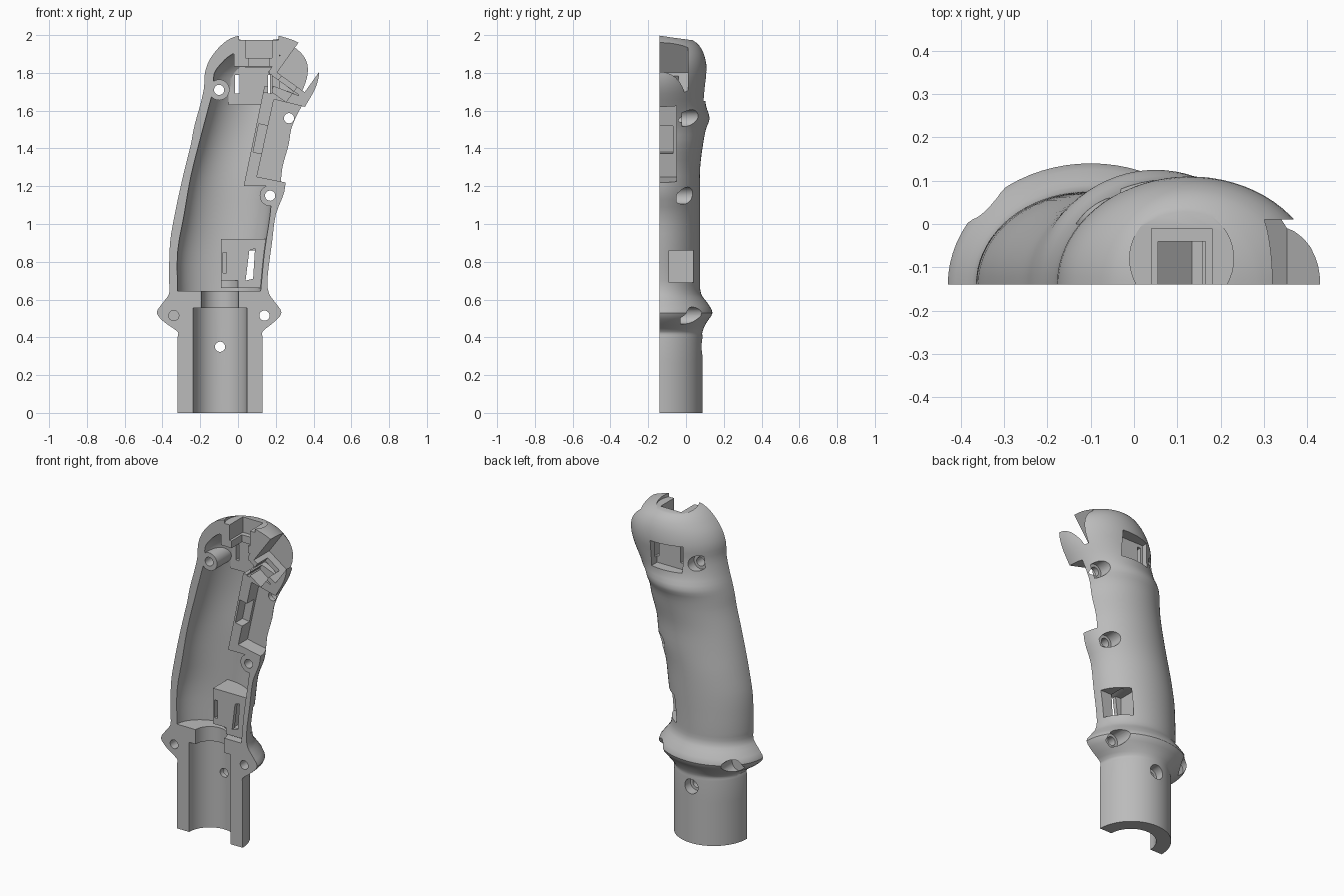
import bpy, bmesh, math
from mathutils import Vector, Matrix

if "Cube" in bpy.data.objects:
    bpy.data.objects.remove(bpy.data.objects["Cube"], do_unlink=True)

FRONT = -0.14      # flat parting plane of the half shell
OPEN = -0.25       # cutters reach in front of that plane

grey = bpy.data.materials.new("matte_grey")
grey.use_nodes = True
colour = (0.5, 0.5, 0.5, 1)
grey.diffuse_color = colour
grey.node_tree.nodes["Principled BSDF"].inputs["Base Color"].default_value = colour


def finish(bm, name):
    """Turn a bmesh into an object with outward normals."""
    bmesh.ops.recalc_face_normals(bm, faces=bm.faces)
    mesh = bpy.data.meshes.new(name)
    bm.to_mesh(mesh)
    bm.free()
    obj = bpy.data.objects.new(name, mesh)
    bpy.context.collection.objects.link(obj)
    mesh.materials.append(grey)
    return obj


def smooth_rows(rows, steps):
    """Catmull-Rom interpolation through the section rows."""
    rows = [Vector(r) for r in rows]
    result = []
    for i in range(len(rows) - 1):
        b, c = rows[i], rows[i + 1]
        a, d = rows[max(i - 1, 0)], rows[min(i + 2, len(rows) - 1)]
        # slopes are taken per unit of height, so uneven rows stay calm
        gap = c[0] - b[0]
        m0 = (c - a) * (gap / (c[0] - a[0]))
        m1 = (d - b) * (gap / (d[0] - b[0]))
        for s in range(steps):
            t = s / steps
            u = 1 - t
            p = b * (u * u * (1 + 2 * t)) + m0 * (t * u * u)
            p += c * (t * t * (3 - 2 * t)) - m1 * (t * t * u)
            result.append(p)
    return result + [rows[-1]]


def loft(name, rows, steps=3, sides=36, open_front=False):
    """Stack half-ellipse sections: height, left edge, right edge, depth."""
    bm = bmesh.new()
    rings = []
    for z, x0, x1, depth in smooth_rows(rows, steps):
        mid, half = (x0 + x1) / 2, (x1 - x0) / 2
        pts = []
        for i in range(sides + 1):
            t = math.pi * i / sides
            pts.append((mid + half * math.cos(t), FRONT + depth * math.sin(t), z))
        if open_front:
            pts += [(x0, OPEN, z), (x1, OPEN, z)]
        rings.append([bm.verts.new(p) for p in pts])
    n = len(rings[0])
    for low, high in zip(rings, rings[1:]):
        for i in range(n):
            j = (i + 1) % n
            bm.faces.new((low[i], low[j], high[j], high[i]))
    bm.faces.new(rings[0])
    bm.faces.new(rings[-1])
    return finish(bm, name)


def prism(name, outline, y0, y1):
    """Extrude an x-z outline from y0 to y1."""
    bm = bmesh.new()
    face = bm.faces.new([bm.verts.new((x, y0, z)) for x, z in outline])
    out = bmesh.ops.extrude_face_region(bm, geom=[face])["geom"]
    moved = [v for v in out if isinstance(v, bmesh.types.BMVert)]
    bmesh.ops.translate(bm, verts=moved, vec=(0, y1 - y0, 0))
    return finish(bm, name)


def box(name, x0, x1, z0, z1, y0=OPEN, y1=1):
    return prism(name, [(x0, z0), (x1, z0), (x1, z1), (x0, z1)], y0, y1)


def rod(name, centre, radius, length, axis="Y", sides=32):
    """Cylinder starting at a point and running along +Y or +Z."""
    bm = bmesh.new()
    bmesh.ops.create_cone(bm, cap_ends=True, segments=sides, radius1=radius,
                          radius2=radius, depth=length)
    bmesh.ops.translate(bm, verts=bm.verts, vec=(0, 0, length / 2))
    if axis == "Y":
        bm.transform(Matrix.Rotation(-math.pi / 2, 4, "X"))
    bmesh.ops.translate(bm, verts=bm.verts, vec=centre)
    return finish(bm, name)


def subtract(target, cutters):
    """Apply boolean differences and drop the cutters."""
    for cutter in cutters:
        mod = target.modifiers.new("cut", "BOOLEAN")
        mod.operation = "DIFFERENCE"
        mod.solver = "EXACT"
        mod.object = cutter
        bpy.context.view_layer.objects.active = target
        bpy.ops.object.modifier_apply(modifier=mod.name)
        bpy.data.objects.remove(cutter, do_unlink=True)


def slanted(along0, along1, side0, side1):
    """Outline in the tilted frame of the thumb button channel."""
    axis, side = Vector((0.58, 0.81)), Vector((0.81, -0.58))
    base = Vector((0.28, 1.75))
    pairs = [(along0, side0), (along0, side1), (along1, side1), (along1, side0)]
    return [tuple(base + axis * a + side * s) for a, s in pairs]


# Outer shell: stem, collar, finger grip and head
grip = loft("grip_half_shell", [
    (0, -.32, .13, .227), (.4, -.32, .13, .227), (.43, -.32, .13, .227),
    (.48, -.39, .19, .25), (.53, -.43, .23, .28), (.58, -.4, .2, .255),
    (.63, -.365, .165, .22), (.7, -.365, .155, .215), (.9, -.36, .18, .215),
    (1.05, -.335, .2, .215), (1.17, -.31, .245, .215), (1.3, -.28, .26, .215),
    (1.42, -.25, .29, .23), (1.5, -.235, .3, .245), (1.56, -.22, .32, .265),
    (1.63, -.2, .36, .245), (1.72, -.18, .41, .243), (1.8, -.175, .43, .25),
    (1.87, -.15, .42, .243), (1.93, -.105, .37, .22), (1.97, -.06, .3, .18),
    (1.99, -.02, .24, .12), (2, 0.02, .2, .08)])

# Hollow interior
cavity = loft("cavity", [
    (.645, -.32, .12, .165), (.85, -.32, .14, .165), (1.05, -.285, .17, .165),
    (1.25, -.25, .19, .165), (1.45, -.2, .23, .175), (1.62, -.155, .29, .18),
    (1.72, -.13, .34, .18), (1.8, -.125, .36, .17), (1.87, -.07, .3, .14),
    (1.9, -.03, .2, .1)], open_front=True)

# Solid features left standing inside the hollow
subtract(cavity, [
    prism("switch_wall", [(.03, 1.2), (.14, 1.73), (.19, 1.73), (.45, 1.63),
                          (.3, 1.2)], FRONT, 1),
    rod("upper_boss", (-.1, FRONT, 1.71), .055, 1),
    rod("middle_boss", (.17, FRONT, 1.15), .055, 1),
    box("lower_block", -.09, .3, .66, .92, -.115),
    box("rear_block", -.05, .22, 1.63, 1.83, .0),
    box("top_block", -.02, .22, 1.835, 2.1, FRONT),
    prism("channel_block", slanted(-.03, .4, -.13, .3), FRONT, .05),
])

# Screws: x, z and the height where the head recess starts
screws = [(-.34, .515, -.03), (.14, .515, -.03), (-.095, .35, .03),
          (-.1, 1.71, 0), (.17, 1.15, -.05), (.27, 1.56, -.02)]
cuts = [cavity]
for x, z, seat in screws:
    cuts.append(rod("screw_hole", (x, OPEN, z), .027, 1))
    cuts.append(rod("screw_head", (x, seat, z), .045, 1))

# Stepped bore of the stem
cuts += [
    rod("stem_bore", (-.095, FRONT, -.1), .142, .655, "Z", 48),
    rod("neck_bore", (-.095, FRONT, .5), .098, .2, "Z", 48),
]

# Switch pocket with a small notch into the hollow
cuts += [
    prism("switch_pocket", [(.1, 1.25), (.19, 1.66), (.6, 1.56), (.6, 1.21),
                            (.25, 1.22)], OPEN, -.05),
    prism("switch_notch", [(.08, 1.38), (.11, 1.53), (.2, 1.51), (.2, 1.36)],
          OPEN, -.07),
]

# Lower side pocket, rear window and their slots
cuts += [
    box("side_pocket", .02, .6, .69, .86, -.09, .04),
    prism("side_slot", [(.04, .7), (.08, .71), (.09, .87), (.06, .86)], OPEN, 0),
    box("side_latch", -.08, -.06, .74, .85, OPEN, -.06),
    box("rear_window", -.03, .17, 1.65, 1.81, .04),
    box("rear_slot", -.015, .008, 1.69, 1.79),
    box("rear_slot", .158, .18, 1.69, 1.79, OPEN, .06),
]

# Top button seat and the slanted thumb channel
cuts += [
    rod("top_seat", (.11, -.08, 1.975), .12, .2, "Z", 48),
    box("top_well", .04, .18, 1.88, 2.2, OPEN, -.01),
    box("top_hole", .055, .165, 1.7, 2.2, OPEN, -.04),
    prism("thumb_channel", slanted(0, .5, -.09, .09), OPEN, .01),
    prism("thumb_hole", slanted(-.1, .1, -.06, .04), OPEN, -.04),
]
subtract(grip, cuts)

# Smooth outer skin with crisp cut edges
bpy.ops.object.select_all(action="DESELECT")
grip.select_set(True)
bpy.context.view_layer.objects.active = grip
bpy.ops.object.shade_smooth_by_angle(angle=math.radians(30))
